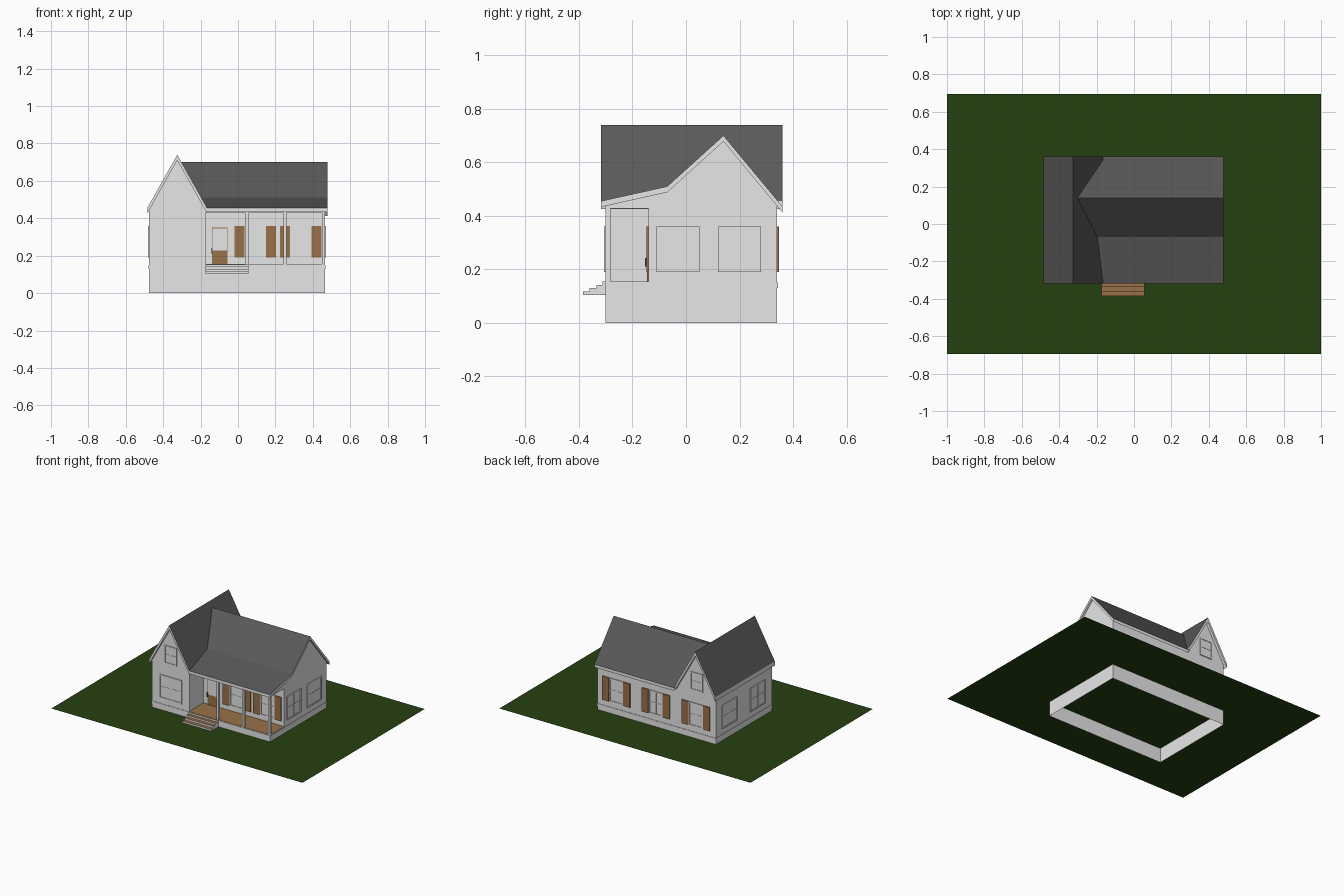
import bpy, bmesh, math
from mathutils import Matrix, Vector

if "Cube" in bpy.data.objects:
    bpy.data.objects.remove(bpy.data.objects["Cube"])


def mat(name, rgb):
    m = bpy.data.materials.new(name)
    m.diffuse_color = (*rgb, 1)
    m.use_nodes = True
    m.node_tree.nodes["Principled BSDF"].inputs["Base Color"].default_value = m.diffuse_color
    return m


WHITE = mat("white_siding", (0.8, 0.8, 0.8))
ROOF = mat("dark_grey_shingle", (0.1, 0.1, 0.1))
WOOD = mat("brown_wood", (0.32, 0.165, 0.065))
GRASS = mat("grass_green", (0.018, 0.052, 0.005))


def finish(name, bm, side, top=None, drop=None):
    """Make an object; upward faces get the top material."""
    bmesh.ops.recalc_face_normals(bm, faces=bm.faces)
    bm.normal_update()
    if drop:
        bad = [f for f in bm.faces if drop(f.normal)]
        bmesh.ops.delete(bm, geom=bad, context='FACES')
    me = bpy.data.meshes.new(name)
    me.materials.append(side)
    if top:
        me.materials.append(top)
        for f in bm.faces:
            f.material_index = 1 if f.normal.z > 0.1 else 0
    bm.to_mesh(me)
    bm.free()
    ob = bpy.data.objects.new(name, me)
    bpy.context.collection.objects.link(ob)
    return ob


def add_box(bm, x0, x1, y0, y1, z0, z1):
    m = Matrix.Translation(((x0 + x1) / 2, (y0 + y1) / 2, (z0 + z1) / 2)) @ \
        Matrix.Diagonal((x1 - x0, y1 - y0, z1 - z0, 1))
    bmesh.ops.create_cube(bm, size=1, matrix=m)


def box(name, dims, side, top=None, drop=None):
    bm = bmesh.new()
    add_box(bm, *dims)
    return finish(name, bm, side, top, drop)


def prism(name, pts, axis, start, end, side, top=None):
    """Extrude a (horizontal, z) profile along x or y; start may depend on z."""
    bm = bmesh.new()

    def ring(at):
        vs = []
        for h, z in pts:
            a = at(z) if callable(at) else at
            vs.append(bm.verts.new((a, h, z) if axis == 'x' else (h, a, z)))
        return vs
    r0, r1 = ring(start), ring(end)
    n = len(pts)
    bm.faces.new(r0)
    bm.faces.new(r1)
    for i in range(n):
        j = (i + 1) % n
        bm.faces.new((r0[i], r0[j], r1[j], r1[i]))
    return finish(name, bm, side, top)


def slab(pts, t):
    """Roof section of vertical thickness t."""
    return pts + [(h, z - t) for h, z in reversed(pts)]


# Lawn
bm = bmesh.new()
bmesh.ops.create_grid(bm, x_segments=1, y_segments=1, size=1,
                      matrix=Matrix.Translation((0, 0, 0.105)) @ Matrix.Diagonal((1, 0.695, 1, 1)))
finish("lawn", bm, GRASS)

# Foundation ring, open above and below, with a small ledge
box("foundation", (-0.475, 0.465, -0.3, 0.34, 0, 0.15), WHITE,
    drop=lambda n: abs(n.z) > 0.5)
box("foundation_ledge", (-0.478, 0.468, -0.303, 0.343, 0.13, 0.15), WHITE)

# Walls of the gabled wing and the main house
prism("wing_walls", [(-0.475, 0.106), (-0.475, 0.445), (-0.325, 0.712),
                     (-0.175, 0.445), (-0.175, 0.106)], 'y', -0.3, 0.34, WHITE)
prism("main_walls", [(-0.14, 0.106), (-0.14, 0.475), (-0.07, 0.49), (0.14, 0.68),
                     (0.34, 0.438), (0.34, 0.106)], 'x', -0.18, 0.465, WHITE)

# Roofs: the main roof is mitred against the wing roof slope
SLOPE = (0.74 - 0.455) / 0.16
prism("wing_roof", slab([(-0.485, 0.455), (-0.325, 0.74), (-0.165, 0.455)], 0.03),
      'y', -0.318, 0.36, WHITE, ROOF)
prism("main_roof", slab([(-0.318, 0.455), (-0.07, 0.51), (0.14, 0.70), (0.36, 0.435)], 0.022),
      'x', lambda z: -0.335 + (0.74 - z) / SLOPE, 0.478, WHITE, ROOF)

# Porch: deck, header, posts
box("porch_deck", (-0.175, 0.466, -0.301, -0.14, 0.145, 0.155), WHITE, WOOD)
prism("porch_header", [(-0.3, 0.428), (-0.3, 0.44), (-0.14, 0.475), (-0.14, 0.428)],
      'x', -0.175, 0.465, WHITE)
for i, x in enumerate((0.0475, 0.25, 0.457)):
    box(f"porch_post_{i + 1}", (x - 0.008, x + 0.008, -0.3, -0.282, 0.155, 0.43), WHITE)

# Porch steps
ys, zs = (-0.385, -0.36, -0.335, -0.312), (0.117, 0.130, 0.142, 0.154)
prof = [(-0.295, 0.105), (ys[0], 0.105)]
for i in range(4):
    prof.append((ys[i], zs[i]))
    prof.append((ys[i + 1] if i < 3 else -0.295, zs[i]))
prism("porch_steps", prof, 'x', -0.175, 0.055, WHITE, WOOD)


def place(ob, x, y, turn):
    ob.data.transform(Matrix.Translation((x, y, 0)) @ Matrix.Rotation(math.radians(turn), 4, 'Z'))


def window(name, x, y, turn, w, z0, z1, shutters=False):
    """Framed window with glazing bars; built facing -y, then turned."""
    bm = bmesh.new()
    h, b = w / 2, 0.009
    zm = (z0 + z1) / 2
    add_box(bm, -h, h, -0.002, 0.004, z0, z1)
    for s in (-1, 1):
        add_box(bm, s * (h - b / 2) - b / 2, s * (h - b / 2) + b / 2, -0.006, 0.002, z0, z1)
    for z in (z0, z1 - b):
        add_box(bm, -h, h, -0.006, 0.002, z, z + b)
    add_box(bm, -0.003, 0.003, -0.004, 0.002, z0, z1)
    add_box(bm, -h, h, -0.004, 0.002, zm - 0.003, zm + 0.003)
    place(finish(name, bm, WHITE), x, y, turn)
    if shutters:
        for side, s in (("left", -1), ("right", 1)):
            a, c = sorted((s * h, s * (h + 0.053)))
            place(box(f"{name}_{side}_shutter", (a, c, -0.008, 0.002, z0, z1), WOOD), x, y, turn)


# Windows on all four sides
Z0, Z1 = 0.19, 0.36
for i, x in enumerate((0.0925, 0.335)):
    window(f"porch_window_{i + 1}", x, -0.14, 0, 0.115, Z0, Z1, True)
for i, x in enumerate((-0.32, 0.0, 0.315)):
    window(f"back_window_{i + 1}", x, 0.34, 180, 0.115, Z0, Z1, True)
for i, y in enumerate((-0.03, 0.2)):
    window(f"right_window_{i + 1}", 0.465, y, 90, 0.16, Z0, Z1)
for i, y in enumerate((-0.135, 0.185)):
    window(f"left_window_{i + 1}", -0.475, y, -90, 0.17, Z0, Z1)
window("wing_window", -0.325, -0.3, 0, 0.18, Z0, Z1)
window("front_attic_window", -0.325, -0.3, 0, 0.1, 0.45, 0.58)
window("back_attic_window", -0.325, 0.34, 180, 0.1, 0.45, 0.58)

# Front door with pane and handle
box("front_door", (-0.14, -0.055, -0.146, -0.138, 0.155, 0.35), WOOD)
box("door_pane", (-0.136, -0.059, -0.148, -0.140, 0.228, 0.346), WHITE)
box("door_handle", (-0.142, -0.136, -0.153, -0.14, 0.21, 0.242), ROOF)
